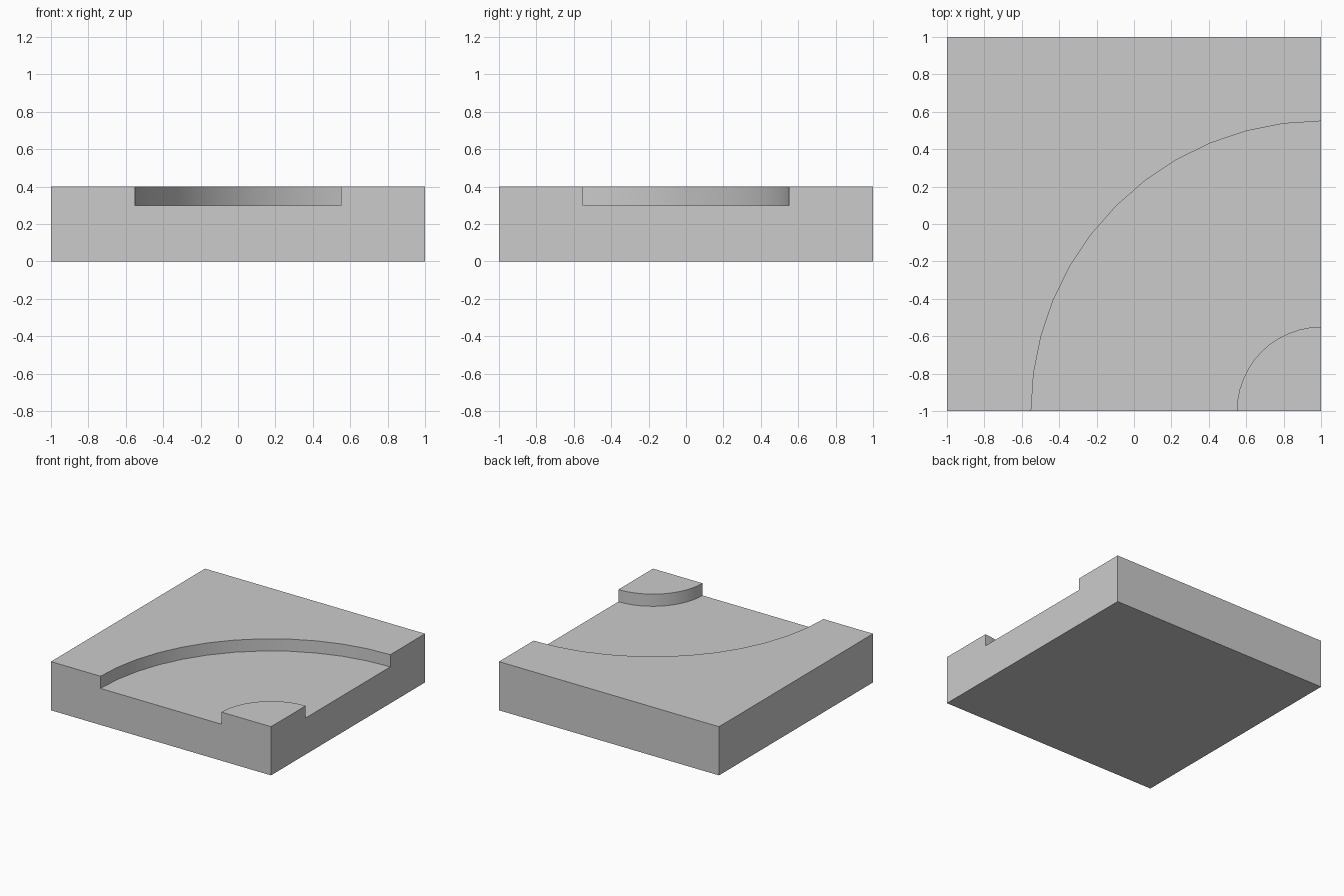
import bpy, bmesh, math

if "Cube" in bpy.data.objects:
    bpy.data.objects.remove(bpy.data.objects["Cube"])

TOP, FLOOR, STEPS = 0.40, 0.30, 12
OUTER_R, INNER_R = 1.55, 0.45

bm = bmesh.new()


def arc(radius, z):
    """Quarter arc around the front right corner, from front edge to right edge."""
    return [bm.verts.new((1 - radius * math.cos(a), -1 + radius * math.sin(a), z))
            for a in (i * math.pi / 2 / STEPS for i in range(STEPS + 1))]


def strip(a, b):
    for i in range(STEPS):
        bm.faces.new((a[i], a[i + 1], b[i + 1], b[i]))


# Curved channel: outer wall, floor, inner wall
outer_top, outer_low = arc(OUTER_R, TOP), arc(OUTER_R, FLOOR)
inner_low, inner_top = arc(INNER_R, FLOOR), arc(INNER_R, TOP)
rings = [outer_top, outer_low, inner_low, inner_top]
for a, b in zip(rings, rings[1:]):
    strip(a, b)

# Slab corners: front left, front right, back right, back left
xy = [(-1, -1), (1, -1), (1, 1), (-1, 1)]
low = [bm.verts.new((x, y, 0)) for x, y in xy]
top = [bm.verts.new((x, y, TOP)) for x, y in xy]

# Raised top areas on both sides of the channel
bm.faces.new([top[0]] + outer_top + [top[2], top[3]])
bm.faces.new(inner_top + [top[1]])

# Notched front and right sides, plain back, left and underside
bm.faces.new([low[0], low[1], top[1]] + [r[0] for r in reversed(rings)] + [top[0]])
bm.faces.new([low[2], low[1], top[1]] + [r[-1] for r in reversed(rings)] + [top[2]])
bm.faces.new((low[2], low[3], top[3], top[2]))
bm.faces.new((low[3], low[0], top[0], top[3]))
bm.faces.new(low)
bmesh.ops.recalc_face_normals(bm, faces=bm.faces)

mesh = bpy.data.meshes.new("corner_track_tile")
bm.to_mesh(mesh)
bm.free()
tile = bpy.data.objects.new("corner_track_tile", mesh)
bpy.context.collection.objects.link(tile)

# Smooth curved walls, sharp edges elsewhere
bpy.context.view_layer.objects.active = tile
tile.select_set(True)
bpy.ops.object.shade_smooth_by_angle(angle=math.radians(30))
